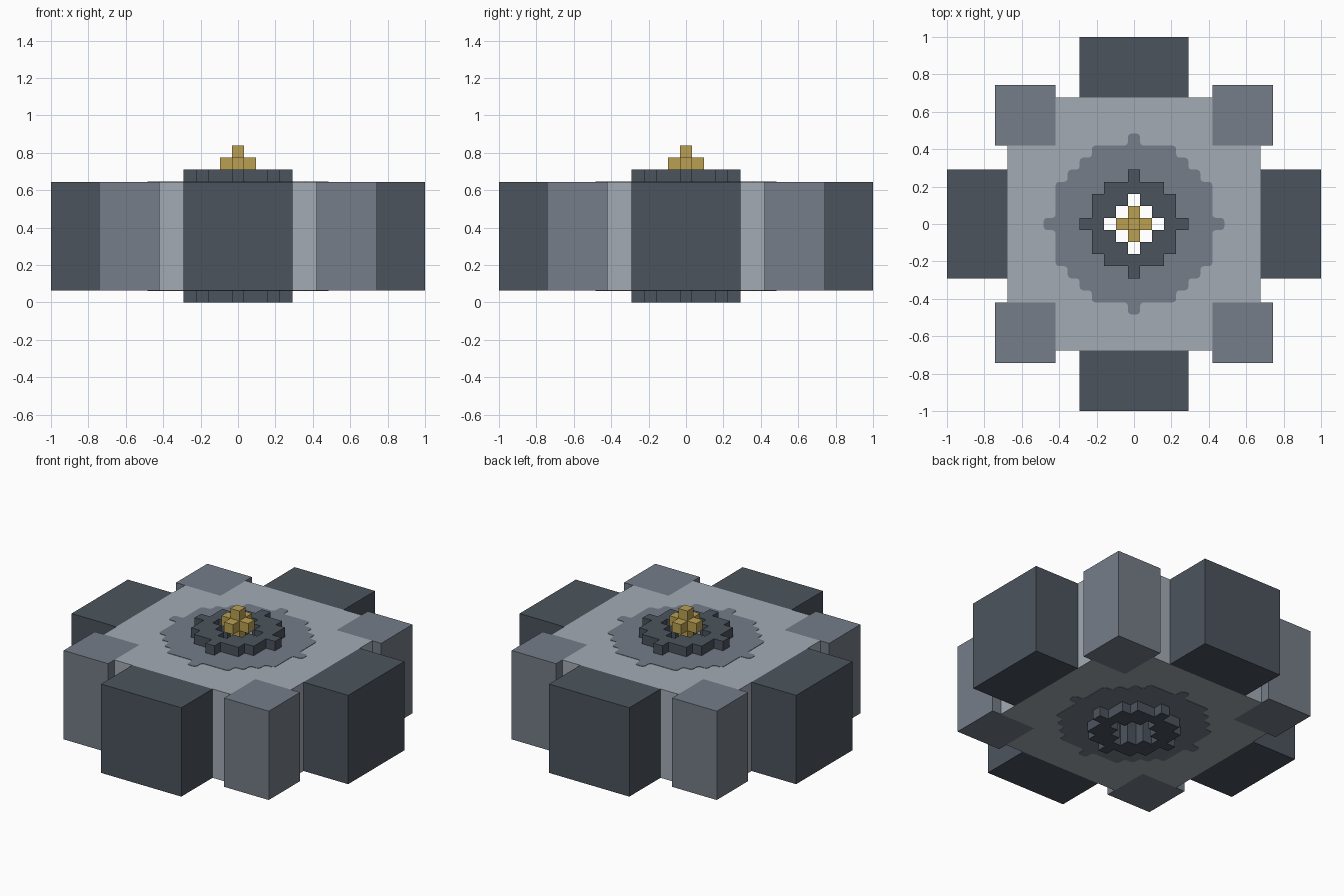
import bpy
import bmesh
from mathutils import Vector

if "Cube" in bpy.data.objects:
    bpy.data.objects.remove(bpy.data.objects["Cube"], do_unlink=True)

U = 2 / 31  # edge of one cube unit


def material(name, rgb):
    def linear(c):
        c /= 255
        return c / 12.92 if c <= 0.04045 else ((c + 0.055) / 1.055) ** 2.4
    color = (*[linear(c) for c in rgb], 1)
    mat = bpy.data.materials.new(name)
    mat.use_nodes = True
    mat.diffuse_color = color
    bsdf = mat.node_tree.nodes["Principled BSDF"]
    bsdf.inputs["Base Color"].default_value = color
    bsdf.inputs["Roughness"].default_value = 0.8
    return mat


DARK = material("dark slate", (75, 84, 93))
MID = material("medium grey", (117, 125, 136))
LIGHT = material("light grey", (163, 171, 180))
GOLD = material("gold", (186, 160, 82))


def prism(name, inside, z0, z1, mat, rounding=0):
    """Extrude every unit cell of the plan that passes the test, from z0 to z1."""
    bm = bmesh.new()
    corners = ((-.5, -.5), (.5, -.5), (.5, .5), (-.5, .5))
    for x in range(-15, 16):
        for y in range(-15, 16):
            if inside(x, y):
                bm.faces.new([bm.verts.new(((x + a) * U, (y + b) * U, z0 * U))
                              for a, b in corners])
    bmesh.ops.remove_doubles(bm, verts=bm.verts, dist=U * 0.01)
    res = bmesh.ops.extrude_face_region(bm, geom=bm.faces[:], use_keep_orig=True)
    top = [v for v in res["geom"] if isinstance(v, bmesh.types.BMVert)]
    bmesh.ops.translate(bm, verts=top, vec=Vector((0, 0, (z1 - z0) * U)))
    bmesh.ops.recalc_face_normals(bm, faces=bm.faces)
    bmesh.ops.dissolve_limit(bm, angle_limit=0.02, verts=bm.verts, edges=bm.edges)
    if rounding:
        upright = [e for e in bm.edges
                   if abs(e.verts[0].co.z - e.verts[1].co.z) > U * 0.5]
        bmesh.ops.bevel(bm, geom=upright, offset=rounding, segments=3,
                        profile=0.5, affect='EDGES')
    bmesh.ops.recalc_face_normals(bm, faces=bm.faces)
    mesh = bpy.data.meshes.new(name)
    bm.to_mesh(mesh)
    bm.free()
    mesh.materials.append(mat)
    obj = bpy.data.objects.new(name, mesh)
    bpy.context.collection.objects.link(obj)
    return obj


def box(name, xs, ys, mat):
    prism(name, lambda x, y: xs[0] <= x <= xs[1] and ys[0] <= y <= ys[1], 1, 10, mat)


# Wheel body, with its four corners left free for the corner teeth
prism("wheel_body",
      lambda x, y: max(abs(x), abs(y)) <= 10 and min(abs(x), abs(y)) <= 6
      and x * x + y * y > 8, 1, 10, LIGHT)

# Painted collar around the hub, a hair proud of the body above and below
prism("hub_collar", lambda x, y: 8 < x * x + y * y <= 49, 0.96, 10.04, MID, 0.02)

# Hub with an open bore
prism("hub", lambda x, y: 4 < x * x + y * y <= 16, 0, 11, DARK)

# Large teeth on the four sides
box("front_tooth", (-4, 4), (-15, -11), DARK)
box("back_tooth", (-4, 4), (11, 15), DARK)
box("right_tooth", (-15, -11), (-4, 4), DARK)
box("left_tooth", (11, 15), (-4, 4), DARK)

# Small teeth on the four corners
for side, xs in (("left", (7, 11)), ("right", (-11, -7))):
    for end, ys in (("front", (-11, -7)), ("back", (7, 11))):
        box(f"{end}_{side}_corner_tooth", xs, ys, MID)

# Gold finial over the bore
prism("finial_cross", lambda x, y: x * x + y * y <= 1, 11, 12, GOLD)
prism("finial_tip", lambda x, y: x == y == 0, 12, 13, GOLD)
prism("finial_stem", lambda x, y: x == y == 0, 10, 11, GOLD)
